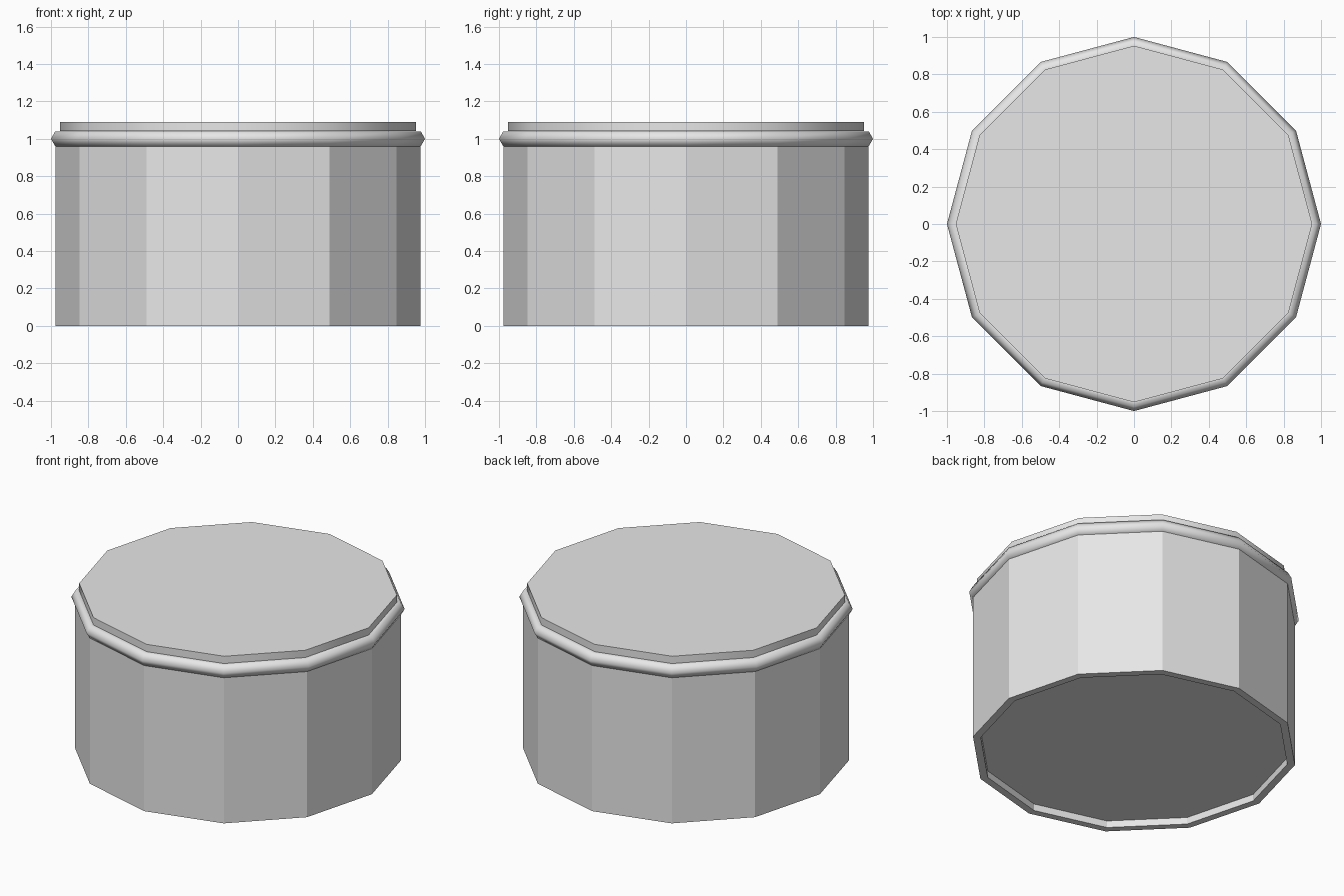
import bpy, math

if "Cube" in bpy.data.objects:
    bpy.data.objects.remove(bpy.data.objects["Cube"])

SIDES = 12

# One plain grey for the whole drum
grey = bpy.data.materials.new("light_grey")
grey.diffuse_color = (0.8, 0.8, 0.8, 1)
grey.use_nodes = True
grey.node_tree.nodes["Principled BSDF"].inputs["Base Color"].default_value = grey.diffuse_color


def finish(obj, name):
    obj.name = name
    obj.data.materials.append(grey)
    return obj


def disc(name, radius, z0, z1):
    """Solid twelve-sided disc with a corner on the x axis."""
    bpy.ops.mesh.primitive_cylinder_add(
        vertices=SIDES, radius=radius, depth=z1 - z0,
        location=(0, 0, (z0 + z1) / 2), rotation=(0, 0, math.pi / 2))
    return finish(bpy.context.object, name)


def lathe(name, profile):
    """Closed (radius, z) profile swept around z in twelve flat steps."""
    n = len(profile)
    verts = [(r * math.cos(a), r * math.sin(a), z)
             for a in (math.tau * i / SIDES for i in range(SIDES))
             for r, z in profile]
    faces = [(i * n + j, (i + 1) % SIDES * n + j,
              (i + 1) % SIDES * n + (j + 1) % n, i * n + (j + 1) % n)
             for i in range(SIDES) for j in range(n)]
    mesh = bpy.data.meshes.new(name)
    mesh.from_pydata(verts, [], faces)
    obj = bpy.data.objects.new(name, mesh)
    bpy.context.collection.objects.link(obj)
    return finish(obj, name)


# Faceted shell wall, open at both ends
lathe("shell", [(0.977, 0), (0.977, 1.0), (0.93, 1.0), (0.93, 0)])

# Floor plate, recessed inside the shell
disc("floor_plate", 0.93, 0.045, 0.09)

# Rounded hoop around the top edge, six-sided in section
bpy.ops.mesh.primitive_torus_add(
    major_segments=SIDES, minor_segments=6, major_radius=0.954,
    minor_radius=0.046, location=(0, 0, 1.0))
finish(bpy.context.object, "top_hoop")
bpy.ops.object.shade_smooth()

# Lid lying on the hoop, smooth around its edge
disc("lid", 0.953, 1.043, 1.091)
bpy.ops.object.shade_smooth_by_angle(angle=math.radians(40))
